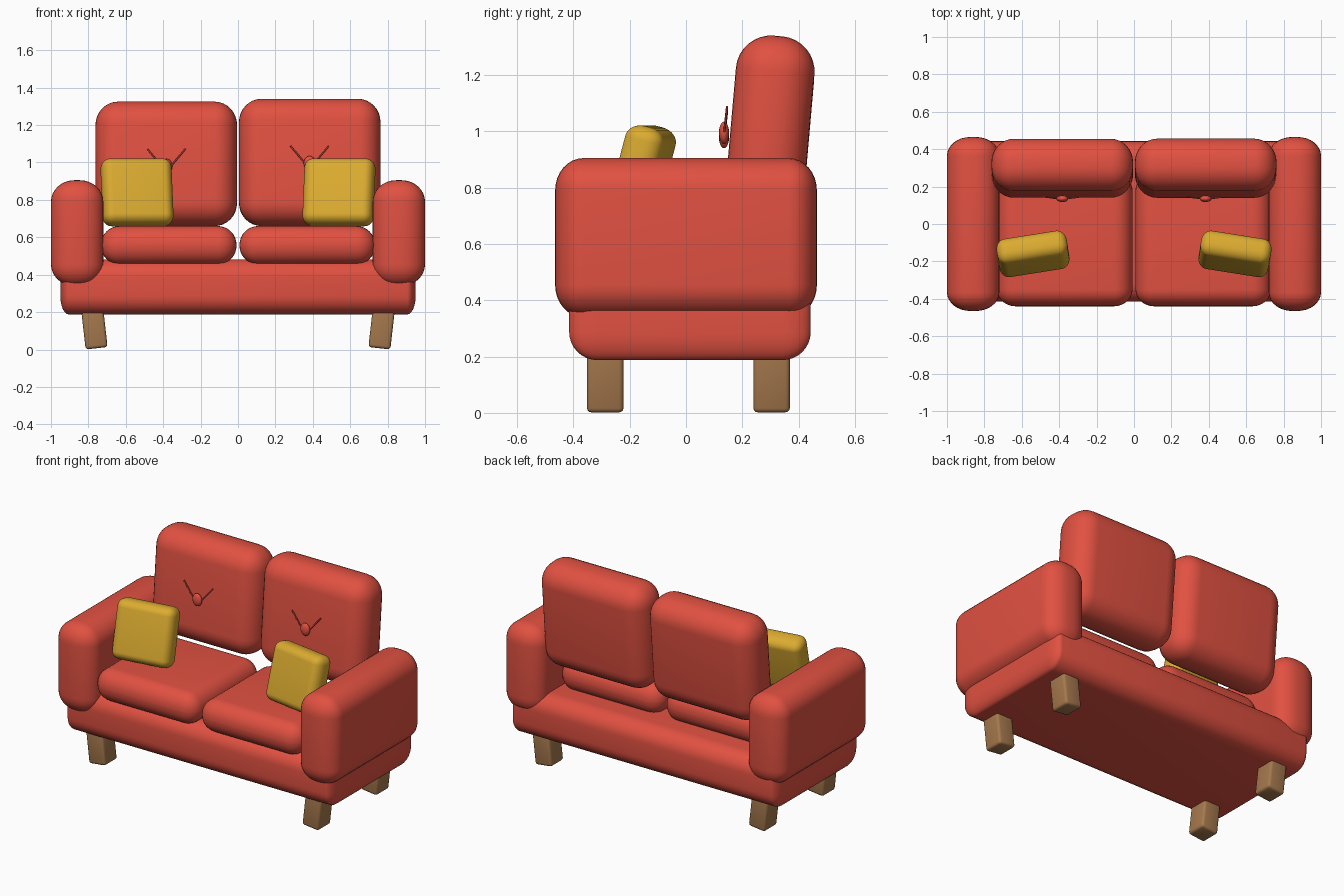
import bpy, bmesh
from math import radians
from mathutils import Vector

if "Cube" in bpy.data.objects:
    bpy.data.objects.remove(bpy.data.objects["Cube"])


def material(name, rgb):
    m = bpy.data.materials.new(name)
    m.diffuse_color = (*rgb, 1)
    m.use_nodes = True
    m.node_tree.nodes["Principled BSDF"].inputs["Base Color"].default_value = m.diffuse_color
    return m


RED = material("red fabric", (0.75, 0.082, 0.053))
YELLOW = material("yellow fabric", (0.71, 0.41, 0.03))
WOOD = material("brown wood", (0.38, 0.19, 0.075))


def finish(bm, name, mat, loc=(0, 0, 0), rot=(0, 0, 0)):
    bmesh.ops.recalc_face_normals(bm, faces=bm.faces)
    me = bpy.data.meshes.new(name)
    bm.to_mesh(me)
    bm.free()
    me.materials.append(mat)
    ob = bpy.data.objects.new(name, me)
    bpy.context.collection.objects.link(ob)
    ob.location = loc
    ob.rotation_euler = [radians(a) for a in rot]
    bpy.ops.object.select_all(action='DESELECT')
    ob.select_set(True)
    bpy.context.view_layer.objects.active = ob
    bpy.ops.object.shade_smooth_by_angle(angle=radians(50))
    return ob


def rounded_box(name, mat, size, radii, loc, rot=(0, 0, 0), segments=8):
    """Box whose corner radius may differ along each axis."""
    bm = bmesh.new()
    bmesh.ops.create_cube(bm, size=1)
    bmesh.ops.scale(bm, verts=bm.verts, vec=[s / r for s, r in zip(size, radii)])
    bmesh.ops.bevel(bm, geom=bm.edges[:], offset=1, offset_type='OFFSET',
                    segments=segments, profile=0.5, affect='EDGES')
    bmesh.ops.scale(bm, verts=bm.verts, vec=radii)
    return finish(bm, name, mat, loc, rot)


def rod(name, mat, a, b, radius):
    a, b = Vector(a), Vector(b)
    bm = bmesh.new()
    bmesh.ops.create_cone(bm, cap_ends=True, segments=8, radius1=radius,
                          radius2=radius, depth=(b - a).length)
    q = (b - a).to_track_quat('Z', 'Y')
    bmesh.ops.rotate(bm, verts=bm.verts, matrix=q.to_matrix())
    bmesh.ops.translate(bm, verts=bm.verts, vec=(a + b) / 2)
    return finish(bm, name, mat)


# Base frame
rounded_box("base", RED, (1.9, 0.858, 0.295), (0.045, 0.1, 0.1), (0, 0.014, 0.335))

for side, s in (("left", -1), ("right", 1)):
    # Armrest
    rounded_box(side + "_arm", RED, (0.28, 0.93, 0.565), (0.125, 0.1, 0.115),
                (0.86 * s, 0, 0.6225))
    # Seat cushion
    rounded_box(side + "_seat_cushion", RED, (0.725, 0.71, 0.205), (0.1, 0.09, 0.1),
                (0.3705 * s, -0.085, 0.5575))
    # Back cushion, the left one is slightly shorter
    h = 0.665 if s < 0 else 0.68
    drop = -0.015 if s < 0 else 0
    rounded_box(side + "_back_cushion", RED, (0.757, 0.28, h), (0.12, 0.125, 0.125),
                (0.3835 * s, 0.298, 0.66 + h / 2), (-5, 0, 0))
    # Throw pillow
    rounded_box(side + "_pillow", YELLOW, (0.38, 0.14, 0.365), (0.05, 0.06, 0.05),
                (0.54 * s, -0.16, 0.84), (-15, 0, -9 * s))
    # Button and its two creases
    bm = bmesh.new()
    bmesh.ops.create_uvsphere(bm, u_segments=16, v_segments=10, radius=1)
    bmesh.ops.scale(bm, verts=bm.verts, vec=(0.032, 0.018, 0.04))
    finish(bm, side + "_button", RED, (0.383 * s, 0.135, 0.995 + drop))
    for e in (-1, 1):
        rod(side + "_crease", RED, (0.383 * s + 0.02 * e, 0.135, 0.99 + drop),
            (0.383 * s + 0.102 * e, 0.146, 1.088 + drop), 0.004)
    # Legs leaning inward at the foot
    for place, y in (("front", -0.287), ("back", 0.304)):
        rounded_box(f"{side}_{place}_leg", WOOD, (0.118, 0.13, 0.25), (0.016,) * 3,
                    (0.77 * s, y, 0.131), (0, 6.5 * s, 0), segments=3)
